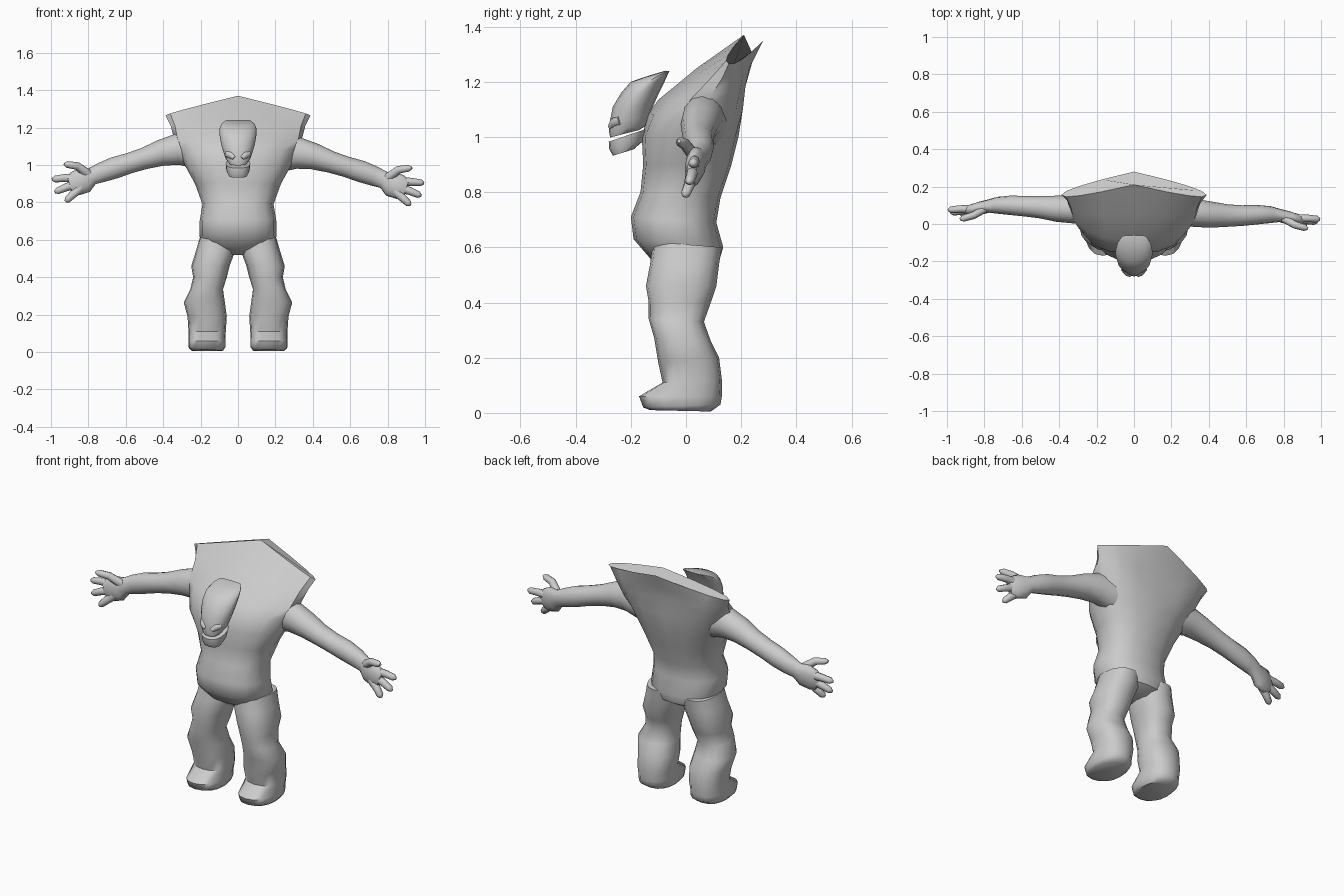
import bpy, bmesh, math
from mathutils import Vector

skin = bpy.data.materials.new("plain grey")
skin.diffuse_color = (0.6, 0.6, 0.6, 1)


def loft(name, rings, angle=50):
    """Bridge a list of equal-length rings and cap both ends."""
    bm = bmesh.new()
    vs = [[bm.verts.new(p) for p in r] for r in rings]
    n = len(vs[0])
    for a, b in zip(vs, vs[1:]):
        for i in range(n):
            j = (i + 1) % n
            bm.faces.new((a[i], a[j], b[j], b[i]))
    bm.faces.new(vs[0])
    bm.faces.new(vs[-1])
    bmesh.ops.recalc_face_normals(bm, faces=bm.faces)
    me = bpy.data.meshes.new(name)
    bm.to_mesh(me)
    bm.free()
    me.materials.append(skin)
    ob = bpy.data.objects.new(name, me)
    bpy.context.collection.objects.link(ob)
    bpy.ops.object.select_all(action='DESELECT')
    ob.select_set(True)
    bpy.context.view_layer.objects.active = ob
    bpy.ops.object.shade_smooth_by_angle(angle=math.radians(angle))
    return ob


def ring(yf, zf, yb, zb, hw, cx=0, ys=None, zs=None, e=0.85, n=16):
    """Tilted rounded section from a front point to a back point; sides may droop."""
    ym, zm = (yf + yb) / 2, (zf + zb) / 2
    ys = ym if ys is None else ys
    zs = zm if zs is None else zs
    pts = []
    for i in range(n):
        a = 2 * math.pi * i / n
        c, s = [math.copysign(abs(v) ** e, v) if abs(v) > 1e-6 else 0 for v in (math.cos(a), math.sin(a))]
        k = abs(c)
        pts.append((cx + hw * c, ym + (ys - ym) * k + (yb - yf) / 2 * s,
                    zm + (zs - zm) * k + (zb - zf) / 2 * s))
    return pts


def tube(name, path, n=10):
    """Limb along points (x, y, z, radius across y, radius across z)."""
    ps = [Vector(p[:3]) for p in path]
    rings = []
    for i, p in enumerate(ps):
        d = (ps[min(i + 1, len(ps) - 1)] - ps[max(i - 1, 0)]).normalized()
        u = Vector((0, 1, 0))
        u = (u - d * u.dot(d)).normalized()
        w = d.cross(u)
        ry, rz = path[i][3:]
        rings.append([p + u * ry * math.cos(t) + w * rz * math.sin(t)
                      for t in (2 * math.pi * k / n for k in range(n))])
    return loft(name, rings, 60)


# Torso with belly, chest and flared shoulder collar
loft("torso", [
    ring(-0.07, 0.52, 0.07, 0.52, 0.07),
    ring(-0.13, 0.56, 0.12, 0.55, 0.16),
    ring(-0.19, 0.63, 0.135, 0.60, 0.205),
    ring(-0.20, 0.71, 0.11, 0.69, 0.205),
    ring(-0.165, 0.80, 0.125, 0.78, 0.19),
    ring(-0.155, 0.90, 0.165, 0.90, 0.23),
    ring(-0.16, 1.00, 0.19, 1.00, 0.285),
    ring(-0.14, 1.08, 0.205, 1.10, 0.32, ys=0.06),
    ring(-0.10, 1.135, 0.21, 1.19, 0.345, ys=0.09, zs=1.15),
    ring(0.04, 1.25, 0.24, 1.27, 0.36, ys=0.13, zs=1.21),
    ring(0.21, 1.37, 0.28, 1.35, 0.388, ys=0.155, zs=1.265),
], 40)

for side, tag in ((1, "left"), (-1, "right")):
    # Leg and foot: front y/z, back y/z, inner x, outer x
    legs = [(-0.13, 0.01, 0.09, 0.005, 0.08, 0.25), (-0.155, 0.02, 0.125, 0.03, 0.068, 0.265),
            (-0.17, 0.06, 0.13, 0.06, 0.068, 0.265), (-0.085, 0.11, 0.13, 0.12, 0.065, 0.265),
            (-0.10, 0.18, 0.12, 0.20, 0.06, 0.27), (-0.115, 0.27, 0.09, 0.26, 0.07, 0.29),
            (-0.135, 0.34, 0.065, 0.33, 0.08, 0.255), (-0.135, 0.40, 0.09, 0.40, 0.06, 0.24),
            (-0.145, 0.46, 0.11, 0.46, 0.045, 0.25), (-0.13, 0.54, 0.12, 0.54, 0.015, 0.225),
            (-0.12, 0.62, 0.13, 0.60, 0.02, 0.205)]
    loft(tag + "_leg", [ring(a, b, c, d, (o - i) / 2, side * (o + i) / 2)
                        for a, b, c, d, i, o in legs])

    # The two arms differ a little in height and depth
    def place(path):
        r = 0 if side > 0 else 1
        return [(side * x, y + r * 0.05 * min(1, max(0, x - 0.2) * 3), z + r * 0.02, a, b)
                for x, y, z, a, b in path]

    tube(tag + "_arm", place([
        (0.22, 0.07, 1.06, 0.08, 0.10), (0.32, 0.06, 1.065, 0.075, 0.085),
        (0.41, 0.05, 1.045, 0.07, 0.07), (0.50, 0.045, 1.015, 0.06, 0.058),
        (0.58, 0.045, 0.99, 0.055, 0.055), (0.66, 0.05, 0.965, 0.052, 0.058),
        (0.73, 0.05, 0.94, 0.045, 0.053), (0.78, 0.045, 0.92, 0.035, 0.046),
        (0.82, 0.035, 0.90, 0.035, 0.07), (0.87, 0.025, 0.88, 0.03, 0.065),
        (0.90, 0.02, 0.87, 0.018, 0.045)]), 12)

    # Thumb and three fingers: base, middle, tip
    digits = {"thumb": ((0.80, 0.03, 0.93), (0.86, -0.005, 0.975), (0.93, -0.025, 0.985)),
              "upper_finger": ((0.86, 0.03, 0.91), (0.93, 0.03, 0.91), (0.995, 0.025, 0.903)),
              "middle_finger": ((0.86, 0.025, 0.88), (0.92, 0.02, 0.86), (0.98, 0.01, 0.835)),
              "lower_finger": ((0.84, 0.02, 0.86), (0.885, 0.01, 0.82), (0.922, -0.005, 0.785))}
    for name, (a, b, c) in digits.items():
        m = tuple((p * 0.25 + q * 0.75) for p, q in zip(b, c))
        tube(tag + "_" + name, place([(*a, 0.022, 0.026), (*b, 0.02, 0.021),
                                      (*m, 0.018, 0.018), (*c, 0.007, 0.007)]), 8)

    # Brow bumps above the snout
    tube(tag + "_brow", [(side * 0.02, -0.272, 1.035, 0.012, 0.012), (side * 0.035, -0.262, 1.05, 0.018, 0.018),
                         (side * 0.055, -0.235, 1.06, 0.02, 0.02)], 8)

# Head: egg-shaped skull leaning back to a crest
loft("head", [
    ring(-0.275, 0.998, -0.17, 1.025, 0.05),
    ring(-0.28, 1.025, -0.145, 1.04, 0.065),
    ring(-0.275, 1.06, -0.135, 1.07, 0.077, e=1),
    ring(-0.265, 1.11, -0.12, 1.11, 0.09, e=1),
    ring(-0.235, 1.16, -0.10, 1.155, 0.098, e=1),
    ring(-0.20, 1.20, -0.08, 1.195, 0.098, e=1),
    ring(-0.135, 1.222, -0.068, 1.222, 0.088, e=1),
    ring(-0.075, 1.24, -0.06, 1.238, 0.065, e=1)])

# Lower jaw, hinged open at the front
loft("jaw", [
    ring(-0.265, 0.932, -0.19, 0.955, 0.05),
    ring(-0.278, 0.955, -0.155, 0.985, 0.062),
    ring(-0.28, 0.983, -0.14, 1.03, 0.066)])
